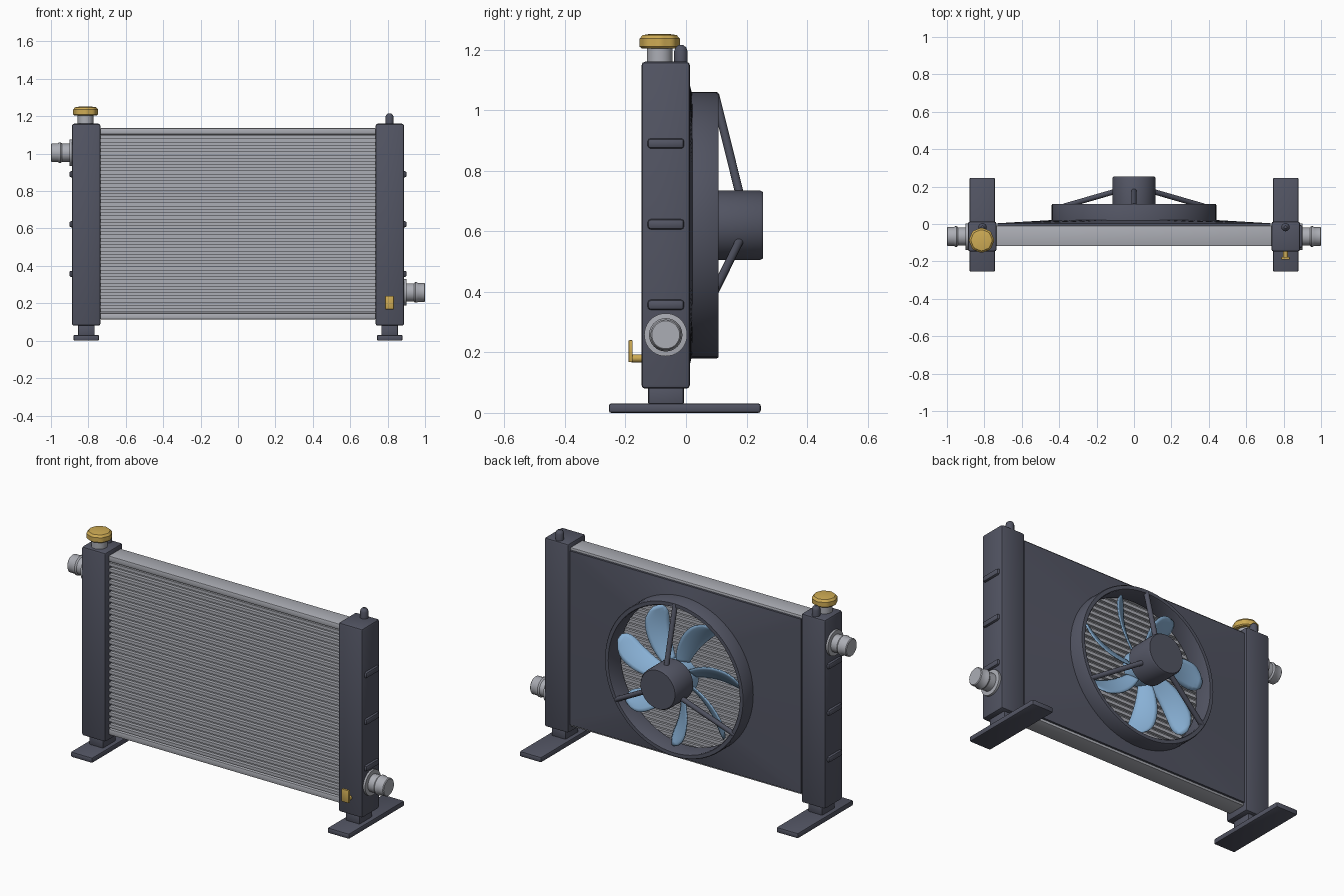
import bpy, bmesh, math
from mathutils import Vector

if "Cube" in bpy.data.objects:
    bpy.data.objects.remove(bpy.data.objects["Cube"])


def material(name, rgb):
    m = bpy.data.materials.new(name)
    m.diffuse_color = (*rgb, 1)
    m.use_nodes = True
    m.node_tree.nodes["Principled BSDF"].inputs["Base Color"].default_value = m.diffuse_color
    return m


DARK = material("dark slate", (0.085, 0.09, 0.125))
METAL = material("light aluminium", (0.41, 0.42, 0.46))
BRASS = material("brass yellow", (0.62, 0.41, 0.09))
BLUE = material("fan blue", (0.25, 0.44, 0.67))


def finish(bm, name, mat):
    bmesh.ops.recalc_face_normals(bm, faces=bm.faces)
    me = bpy.data.meshes.new(name)
    bm.to_mesh(me)
    bm.free()
    me.materials.append(mat)
    ob = bpy.data.objects.new(name, me)
    bpy.context.collection.objects.link(ob)
    bpy.ops.object.select_all(action='DESELECT')
    ob.select_set(True)
    bpy.context.view_layer.objects.active = ob
    bpy.ops.object.shade_smooth_by_angle(angle=math.radians(35))
    return ob


def add_box(bm, x, y, z):
    """Add a box given (min, max) ranges."""
    vs = bmesh.ops.create_cube(bm, size=1)["verts"]
    for v in vs:
        v.co = Vector([(a + b) / 2 + c * (b - a) for (a, b), c in zip((x, y, z), v.co)])


def box(name, x, y, z, mat, bevel=0.0, segs=2):
    bm = bmesh.new()
    add_box(bm, sorted(x), y, z)
    if bevel:
        bmesh.ops.bevel(bm, geom=bm.edges[:], offset=bevel, segments=segs,
                        profile=0.5, affect='EDGES')
    return finish(bm, name, mat)


def lathe(name, profile, origin, axis, mat, n=40, closed=False, lobes=0):
    """Revolve (radius, height) points about an axis direction through origin."""
    bm = bmesh.new()
    q = Vector(axis).to_track_quat('Z', 'Y')
    rings = []
    for r, h in profile:
        ring = []
        for i in range(n):
            a = math.tau * i / n
            k = r * (1 + 0.025 * math.cos(lobes * a)) if lobes else r
            ring.append(bm.verts.new(Vector(origin) + q @ Vector((k * math.cos(a), k * math.sin(a), h))))
        rings.append(ring)
    pairs = list(zip(rings, rings[1:])) + ([(rings[-1], rings[0])] if closed else [])
    for p, c in pairs:
        for i in range(n):
            j = (i + 1) % n
            bm.faces.new((p[i], p[j], c[j], c[i]))
    if not closed:
        bm.faces.new(rings[0])
        bm.faces.new(rings[-1])
    return finish(bm, name, mat)


def rod(name, a, b, r, mat, n=12):
    d = Vector(b) - Vector(a)
    return lathe(name, [(r, 0), (r, d.length)], a, d, mat, n)


# Tanks, ribs, top pins and feet on both sides
for s, side in ((-1, "left"), (1, "right")):
    box(f"{side}_tank", (s * 0.735, s * 0.888), (-0.147, 0.013), (0.08, 1.16), DARK, 0.012)
    for i, z in enumerate((0.357, 0.623, 0.89)):
        box(f"{side}_tank_rib_{i}", (s * 0.875, s * 0.902), (-0.127, -0.006),
            (z - 0.017, z + 0.017), DARK, 0.011)
    lathe(f"{side}_top_pin", [(0.022, 0), (0.022, 0.04), (0.018, 0.052), (0.008, 0.06)],
          (s * 0.81, -0.017, 1.155), (0, 0, 1), DARK, 20)
    box(f"{side}_foot_post", (s * 0.766, s * 0.856), (-0.125, -0.007), (0.025, 0.09), DARK, 0.008)
    box(f"{side}_foot_plate", (s * 0.743, s * 0.88), (-0.255, 0.247), (0, 0.031), DARK, 0.008)

# Hose ports with flange and bead
for s, z, name in ((-1, 1.005, "inlet_port"), (1, 0.258, "outlet_port")):
    lathe(name, [(0.071, 0), (0.071, 0.02), (0.049, 0.022), (0.049, 0.06), (0.055, 0.068),
                 (0.055, 0.076), (0.05, 0.084), (0.05, 0.116), (0.046, 0.12)],
          (s * 0.88, -0.067, z), (s, 0, 0), METAL)

# Core: recessed block, flat tubes and side plates
box("core_block", (-0.737, 0.737), (-0.093, -0.03), (0.13, 1.12), METAL)
bm = bmesh.new()
N = 28
for i in range(N):
    z = 0.163 + i * (1.087 - 0.163) / (N - 1)
    add_box(bm, (-0.737, 0.737), (-0.113, -0.014), (z - 0.009, z + 0.009))
finish(bm, "core_tubes", METAL)
for z0, z1, name in ((1.103, 1.136, "core_top_plate"), (0.114, 0.147, "core_bottom_plate")):
    box(name, (-0.737, 0.737), (-0.118, -0.008), (z0, z1), METAL, 0.005)

# Filler neck and cap
lathe("filler_neck", [(0.042, 0), (0.042, 0.06)], (-0.815, -0.087, 1.15), (0, 0, 1), METAL)
lathe("filler_cap", [(0.058, 0), (0.065, 0.006), (0.065, 0.032), (0.055, 0.044), (0.03, 0.048)],
      (-0.815, -0.087, 1.204), (0, 0, 1), BRASS, 48, lobes=8)

# Drain valve
rod("drain_stem", (0.81, -0.14, 0.18), (0.81, -0.18, 0.18), 0.013, BRASS, 16)
box("drain_handle", (0.787, 0.833), (-0.19, -0.176), (0.168, 0.24), BRASS, 0.003)

# Shroud: rectangle lofted to the fan opening
CZ = 0.62
M = 20
bm = bmesh.new()
hx, z0, z1 = 0.73, 0.128, 1.122
corners = [(hx, z1), (-hx, z1), (-hx, z0), (hx, z0)]
skirt, edge, hole, back = [], [], [], []
for k in range(4):
    (xa, za), (xb, zb) = corners[k], corners[(k + 1) % 4]
    for i in range(M):
        t = i / M
        x, z = xa + (xb - xa) * t, za + (zb - za) * t
        a = math.pi / 4 + math.pi / 2 * (k + t)
        cx, cz = 0.425 * math.cos(a), CZ + 0.425 * math.sin(a)
        skirt.append(bm.verts.new((x, -0.015, z)))
        edge.append(bm.verts.new((x, 0.004, z)))
        hole.append(bm.verts.new((cx, 0.022, cz)))
        back.append(bm.verts.new((cx, -0.005, cz)))
loops = [skirt, edge, hole, back]
for p, c in zip(loops, loops[1:] + loops[:1]):
    for i in range(4 * M):
        j = (i + 1) % (4 * M)
        bm.faces.new((p[i], p[j], c[j], c[i]))
finish(bm, "fan_shroud", DARK)
lathe("shroud_ring", [(0.44, 0), (0.44, 0.1), (0.436, 0.106), (0.416, 0.106), (0.412, 0.1), (0.412, 0)],
      (0, 0.002, CZ), (0, 1, 0), DARK, 80, closed=True)

# Motor and struts
lathe("fan_motor", [(0.115, 0), (0.115, 0.145), (0.109, 0.155)], (0, 0.1, CZ), (0, 1, 0), DARK, 48)
for i in range(3):
    a = math.radians(90 + 120 * i)
    c, s = math.cos(a), math.sin(a)
    rod(f"motor_strut_{i}", (0.43 * c, 0.096, CZ + 0.43 * s), (0.1 * c, 0.178, CZ + 0.1 * s), 0.014, DARK)

# Fan hub and seven swept, pitched blades
lathe("fan_hub", [(0.09, 0), (0.1, 0.01), (0.1, 0.075)], (0, 0.02, CZ), (0, 1, 0), BLUE)
PITCH = math.radians(32)
R, C = 14, 6
for b in range(7):
    bm = bmesh.new()
    grid = []
    for i in range(R + 1):
        t = i / R
        r = 0.09 + 0.308 * t
        w = 0.07 + 0.065 * math.sin(min(t / 0.75, 1) * math.pi / 2)
        if t > 0.75:  # rounded tip
            w *= math.sqrt(max(0.08, 1 - ((t - 0.75) / 0.25) ** 2))
        a = math.tau * b / 7 + 0.32 * t ** 1.3
        pitch = PITCH + 0.15 * (1 - t)
        row = []
        for j in range(C + 1):
            u = j / C - 0.5
            d = u * w * math.cos(pitch)
            y = 0.06 - u * w * math.sin(pitch) + 0.008 * (1 - 4 * u * u)
            x = r * math.cos(a) - d * math.sin(a)
            z = r * math.sin(a) + d * math.cos(a)
            row.append(bm.verts.new((x, y, CZ + z)))
        grid.append(row)
    for p, c in zip(grid, grid[1:]):
        for j in range(C):
            bm.faces.new((p[j], p[j + 1], c[j + 1], c[j]))
    ob = finish(bm, f"fan_blade_{b}", BLUE)
    mod = ob.modifiers.new("thickness", 'SOLIDIFY')
    mod.thickness = 0.006
    mod.offset = 0
